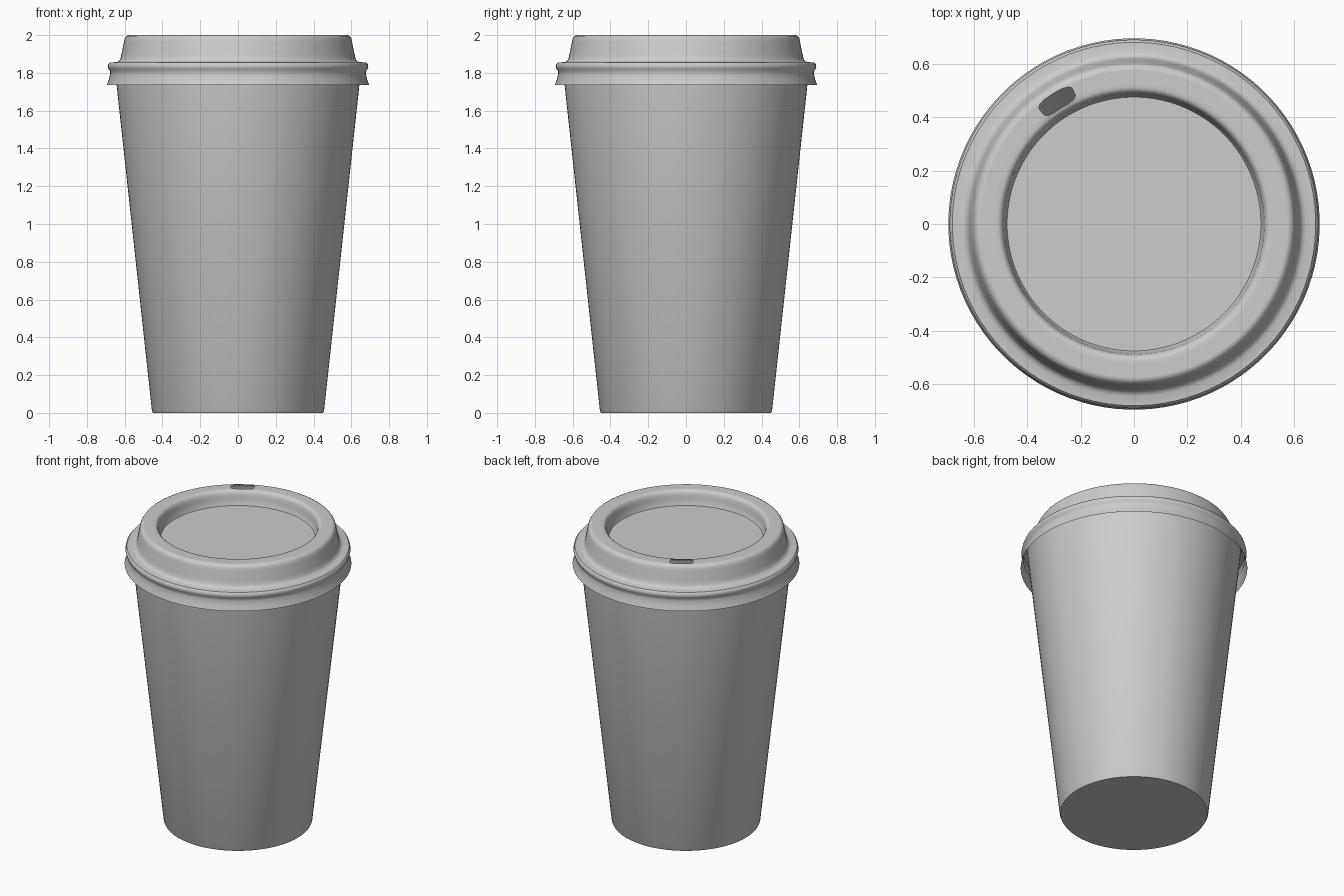
import bpy, bmesh
from math import sin, cos, radians, pi

SEGMENTS = 96
START = radians(2)          # turns the seams so the drinking hole sits on whole faces

cube = bpy.data.objects.get("Cube")
if cube:
    bpy.data.objects.remove(cube, do_unlink=True)

grey = bpy.data.materials.new("light grey")
grey.use_nodes = True
colour = (0.604, 0.604, 0.604, 1)
grey.diffuse_color = colour
shader = next(n for n in grey.node_tree.nodes if n.type == 'BSDF_PRINCIPLED')
shader.inputs["Base Color"].default_value = colour
shader.inputs["Roughness"].default_value = 0.6


def lathe(profile):
    """Turn a (radius, height) profile around z; returns the mesh and its rings."""
    bm = bmesh.new()
    rings = []
    for r, z in profile:
        angles = [START + 2 * pi * i / SEGMENTS for i in range(SEGMENTS)]
        rings.append([bm.verts.new((r * cos(a), r * sin(a), z)) for a in angles])
    for low, high in zip(rings, rings[1:]):
        for i in range(SEGMENTS):
            j = (i + 1) % SEGMENTS
            bm.faces.new((low[i], low[j], high[j], high[i]))
    return bm, rings


def finish(bm, name):
    mesh = bpy.data.meshes.new(name)
    bm.to_mesh(mesh)
    bm.free()
    mesh.materials.append(grey)
    obj = bpy.data.objects.new(name, mesh)
    bpy.context.collection.objects.link(obj)
    bpy.ops.object.select_all(action='DESELECT')
    obj.select_set(True)
    bpy.context.view_layer.objects.active = obj
    bpy.ops.object.shade_smooth_by_angle(angle=radians(40))
    return obj


# Tapered paper cup, a thin shell closed at the bottom and open under the lid
cup, rings = lathe([(0.45, 0), (0.456, 0.012), (0.643, 1.735), (0.655, 1.85)])
cup.faces.new(rings[0][::-1])
finish(cup, "cup")

# Lid: flared skirt, bead, flange, raised rim and sunken centre
skirt = [(0.695, 1.735), (0.684, 1.765), (0.677, 1.795), (0.678, 1.81),
         (0.687, 1.822), (0.69, 1.835), (0.687, 1.848), (0.68, 1.855)]
wall = [(0.645, 1.857), (0.631, 1.862), (0.622, 1.876), (0.617, 1.9),
        (0.604, 1.965), (0.6, 1.982), (0.592, 1.994), (0.58, 2.0)]
rim_top = [(0.574, 2.0), (0.56, 2.0), (0.528, 2.0), (0.513, 2.0)]
recess = [(0.503, 1.998), (0.494, 1.99), (0.488, 1.972), (0.485, 1.95),
          (0.479, 1.912), (0.475, 1.905)]
lid, rings = lathe(skirt + wall + rim_top + recess)
lid.faces.new(rings[-1])

# Drinking hole through the rim at the back, with softened corners
first, last = 30, 34
outer = len(skirt + wall)
inner = outer + len(rim_top) - 1
centre = (rings[outer][32].co + rings[inner][32].co) / 2
hole = {v for ring in rings[outer:inner + 1] for v in ring[first:last + 1]}
bmesh.ops.delete(lid, geom=[f for f in lid.faces if all(v in hole for v in f.verts)],
                 context='FACES')
for ring in (rings[outer], rings[inner]):
    for i in (first, last):
        corner = ring[i].co
        corner += (centre - corner).normalized() * 0.012
finish(lid, "lid")
